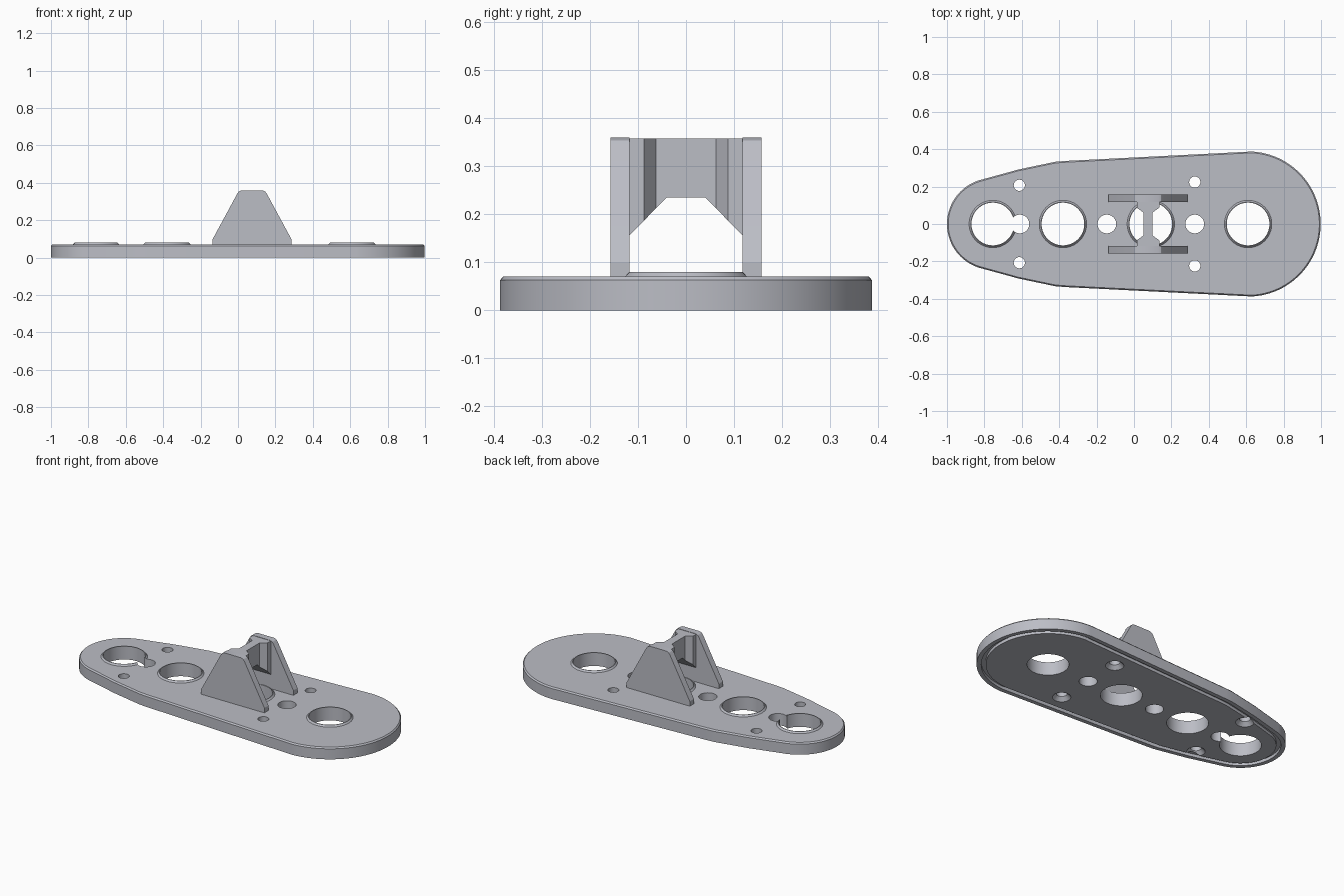
import bpy, bmesh, math

if "Cube" in bpy.data.objects:
    bpy.data.objects.remove(bpy.data.objects["Cube"])

grey = bpy.data.materials.new("light grey")
grey.diffuse_color = (0.50, 0.51, 0.56, 1)
grey.use_nodes = True
grey.node_tree.nodes["Principled BSDF"].inputs["Base Color"].default_value = grey.diffuse_color


def make(name, bm):
    bmesh.ops.recalc_face_normals(bm, faces=bm.faces)
    me = bpy.data.meshes.new(name)
    bm.to_mesh(me)
    bm.free()
    me.materials.append(grey)
    ob = bpy.data.objects.new(name, me)
    bpy.context.collection.objects.link(ob)
    return ob


def activate(ob):
    bpy.ops.object.select_all(action='DESELECT')
    ob.select_set(True)
    bpy.context.view_layer.objects.active = ob


def boolean(ob, tool, op):
    mod = ob.modifiers.new("cut", 'BOOLEAN')
    mod.operation, mod.object, mod.solver = op, tool, 'EXACT'
    activate(ob)
    bpy.ops.object.modifier_apply(modifier=mod.name)
    bpy.data.objects.remove(tool)


def loft(loops):
    """Stack of equal loops, capped at both ends."""
    bm = bmesh.new()
    rings = [[bm.verts.new(p) for p in loop] for loop in loops]
    n = len(rings[0])
    for a, b in zip(rings, rings[1:]):
        for i in range(n):
            j = (i + 1) % n
            bm.faces.new((a[i], a[j], b[j], b[i]))
    bm.faces.new(rings[0][::-1])
    bm.faces.new(rings[-1])
    return bm


def cone(x, y, r1, r2, z1, z2, n=64):
    def ring(r, z):
        return [(x + r * math.cos(2 * math.pi * i / n),
                 y + r * math.sin(2 * math.pi * i / n), z) for i in range(n)]
    return make("helper", loft([ring(r1, z1), ring(r2, z2)]))


def outline(d, z):
    """Tapered plate outline, pulled inward by d."""
    def arc(cx, r, a0, a1, n):
        return [(cx + (r - d) * math.cos(math.radians(a0 + (a1 - a0) * i / n)),
                 (r - d) * math.sin(math.radians(a0 + (a1 - a0) * i / n)))
                for i in range(n + 1)]
    bend = [(-0.37, 0.337), (-0.42, 0.333), (-0.62, 0.291), (-0.67, 0.277)]
    upper = [(x, y - d) for x, y in bend]
    lower = [(x, -y) for x, y in reversed(upper)]
    pts = arc(0.61, 0.388, -87, 87, 48) + upper + arc(-0.755, 0.245, 107, 253, 36) + lower
    return [(x, y, z) for x, y in pts]


# Base plate with bevelled top edge and a groove under the rim
plate = make("base_plate", loft([
    outline(0.05, 0), outline(0.05, 0.018), outline(0.025, 0.018),
    outline(0.025, 0), outline(0, 0), outline(0, 0.063), outline(0.007, 0.071)]))

# Raised collars and their large holes
large = [-0.755, -0.38, 0.09, 0.61]
for x in large:
    boolean(plate, cone(x, 0, 0.137, 0.118, 0.06, 0.08), 'UNION')
for x in large:
    boolean(plate, cone(x, 0, 0.114, 0.114, -0.1, 0.2), 'DIFFERENCE')

# Medium holes along the centre line
for x in (-0.61, -0.145, 0.325):
    boolean(plate, cone(x, 0, 0.05, 0.05, -0.1, 0.2, 40), 'DIFFERENCE')

# Screw holes, countersunk from below
for x, y in ((-0.613, 0.207), (0.325, 0.224)):
    for s in (-1, 1):
        boolean(plate, cone(x, s * y, 0.03, 0.03, -0.1, 0.2, 32), 'DIFFERENCE')
        boolean(plate, cone(x, s * y, 0.055, 0.029, -0.005, 0.023, 32), 'DIFFERENCE')

# Upright side cheeks with tapered profile
profile = [(-0.135, 0.065), (-0.135, 0.10), (-0.004, 0.342), (0.005, 0.354), (0.02, 0.36),
           (0.13, 0.36), (0.145, 0.354), (0.154, 0.342), (0.285, 0.10), (0.285, 0.065)]
cheeks = []
for s, side in ((-1, "front"), (1, "back")):
    cheeks.append(make(side + "_cheek", loft(
        [[(x, s * y, z) for x, z in profile] for y in (0.118, 0.157)])))

# Cross web: thick ends, thin middle, arched underside
half = [(0.135, 0.119), (0.135, 0.087), (0.10, 0.062)]
right = half + [(x, -y) for x, y in reversed(half)]
plan = right + [(0.15 - x, -y) for x, y in right]
web = make("cross_web", loft([[(x, y, z) for x, y in plan] for z in (0.05, 0.358)]))
arch = [(-0.2, 0.074), (-0.04, 0.235), (0.04, 0.235), (0.2, 0.074), (0.2, 0), (-0.2, 0)]
boolean(web, make("helper", loft([[(x, y, z) for y, z in arch] for x in (-0.3, 0.4)])),
        'DIFFERENCE')

for ob in [plate, web] + cheeks:
    activate(ob)
    bpy.ops.object.shade_smooth_by_angle(angle=math.radians(25))
